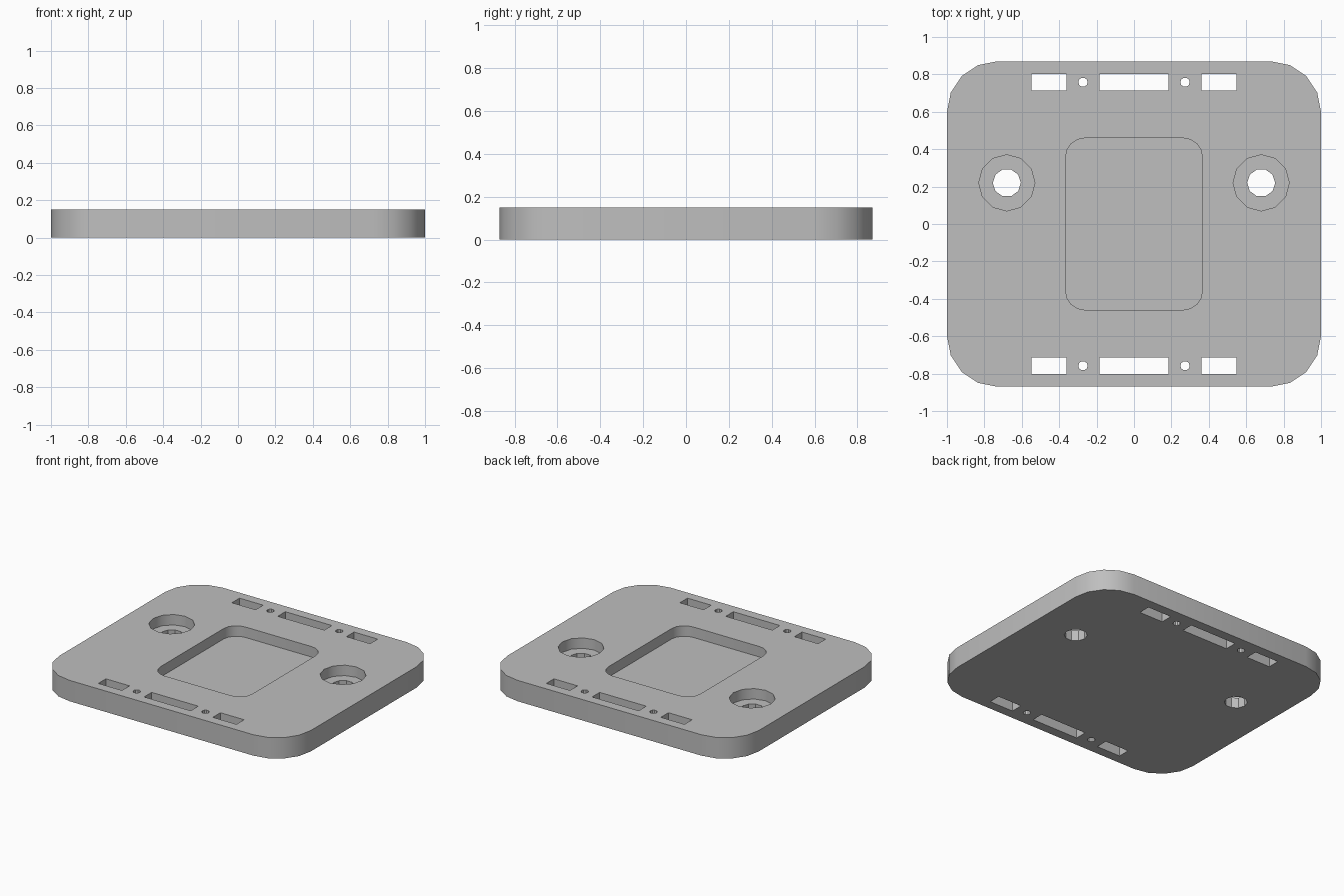
import bpy, bmesh
from math import cos, sin, pi, radians

if "Cube" in bpy.data.objects:
    bpy.data.objects.remove(bpy.data.objects["Cube"])

THICK = 0.15
POCKET_FLOOR = 0.075
BELOW, ABOVE = -0.1, 0.3

grey = bpy.data.materials.new("light_grey")
grey.use_nodes = True
colour = (0.52, 0.52, 0.52, 1)
grey.diffuse_color = colour
grey.node_tree.nodes["Principled BSDF"].inputs["Base Color"].default_value = colour


def rounded_rect(half_x, half_y, radius, segments=4):
    """Outline with four faceted round corners."""
    points = []
    for quarter, (sx, sy) in enumerate([(1, 1), (-1, 1), (-1, -1), (1, -1)]):
        for i in range(segments + 1):
            a = (quarter + i / segments) * pi / 2
            points.append((sx * (half_x - radius) + radius * cos(a),
                           sy * (half_y - radius) + radius * sin(a)))
    return points


def rect(x, y, half_x, half_y):
    return [(x + sx * half_x, y + sy * half_y)
            for sx, sy in [(1, 1), (-1, 1), (-1, -1), (1, -1)]]


def polygon(x, y, radius, sides):
    return [(x + radius * cos(2 * pi * i / sides), y + radius * sin(2 * pi * i / sides))
            for i in range(sides)]


def prism(name, outline, z0, z1):
    """Extrude a flat outline from z0 to z1."""
    bm = bmesh.new()
    base = bm.faces.new([bm.verts.new((x, y, z0)) for x, y in outline])
    top = bmesh.ops.extrude_face_region(bm, geom=[base])["geom"]
    bmesh.ops.translate(bm, vec=(0, 0, z1 - z0),
                        verts=[v for v in top if isinstance(v, bmesh.types.BMVert)])
    bmesh.ops.recalc_face_normals(bm, faces=bm.faces)
    mesh = bpy.data.meshes.new(name)
    bm.to_mesh(mesh)
    bm.free()
    mesh.materials.append(grey)
    obj = bpy.data.objects.new(name, mesh)
    bpy.context.collection.objects.link(obj)
    return obj


# Base plate
plate = prism("base_plate", rounded_rect(1, 0.87, 0.27), 0, THICK)

# Central pocket
cutters = [prism("pocket_cutter", rounded_rect(0.365, 0.459, 0.1), POCKET_FLOOR, ABOVE)]

# Counterbored screw holes
for side in (-1, 1):
    x, y = side * 0.68, 0.22
    cutters.append(prism("counterbore_cutter", polygon(x, y, 0.15, 12), POCKET_FLOOR, ABOVE))
    cutters.append(prism("screw_hole_cutter", polygon(x, y, 0.075, 10), BELOW, ABOVE))

# Slots and pin holes along the front and back edges
for end in (-1, 1):
    y = end * 0.758
    cutters.append(prism("long_slot_cutter", rect(0, y, 0.185, 0.043), BELOW, ABOVE))
    for side in (-1, 1):
        cutters.append(prism("short_slot_cutter", rect(side * 0.455, y, 0.094, 0.043), BELOW, ABOVE))
        cutters.append(prism("pin_hole_cutter", polygon(side * 0.273, y, 0.025, 10), BELOW, ABOVE))

# Cut every opening, then discard the cutters
bpy.ops.object.select_all(action="DESELECT")
bpy.context.view_layer.objects.active = plate
plate.select_set(True)
for cutter in cutters:
    cutter.hide_render = True
    mod = plate.modifiers.new("cut", "BOOLEAN")
    mod.operation = "DIFFERENCE"
    mod.solver = "EXACT"
    mod.object = cutter
    bpy.ops.object.modifier_apply(modifier=mod.name)
    bpy.data.objects.remove(cutter)

bpy.ops.object.shade_smooth_by_angle(angle=radians(32))
